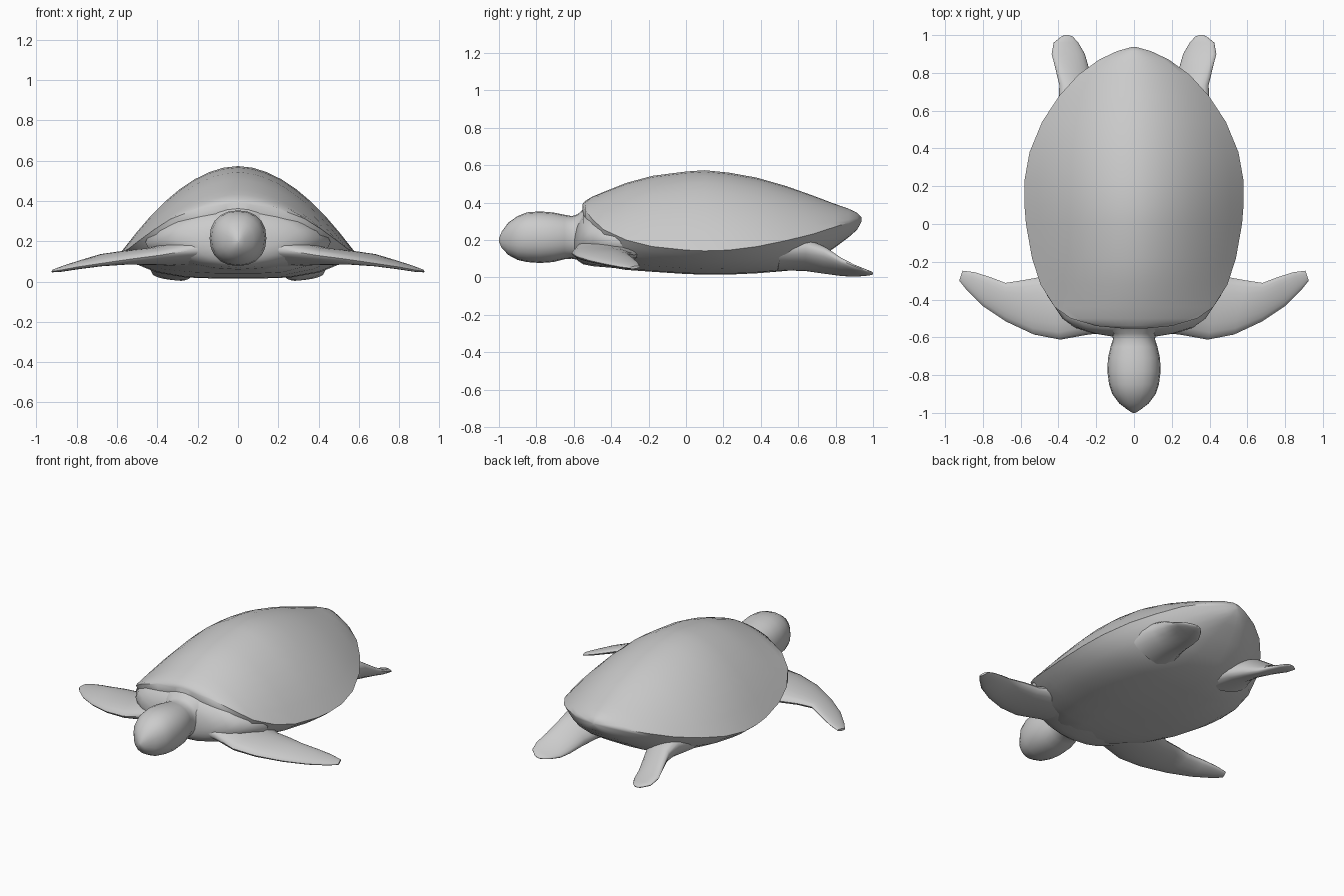
import bpy, bmesh, math
from mathutils import Vector


def loft(name, rings, angle=60, mirror=False):
    """Skin a list of equal-length point rings and close both ends."""
    bm = bmesh.new()
    vs = [[bm.verts.new(p) for p in r] for r in rings]
    n = len(rings[0])
    for a, b in zip(vs, vs[1:]):
        for i in range(n):
            j = (i + 1) % n
            bm.faces.new((a[i], a[j], b[j], b[i]))
    bm.faces.new(vs[0])
    bm.faces.new(vs[-1])
    bmesh.ops.recalc_face_normals(bm, faces=bm.faces)
    me = bpy.data.meshes.new(name)
    bm.to_mesh(me)
    bm.free()
    ob = bpy.data.objects.new(name, me)
    bpy.context.collection.objects.link(ob)
    bpy.ops.object.select_all(action='DESELECT')
    bpy.context.view_layer.objects.active = ob
    ob.select_set(True)
    bpy.ops.object.shade_smooth_by_angle(angle=math.radians(angle))
    if mirror:
        ob.modifiers.new("mirror", 'MIRROR').use_mirror_merge = False
    return ob


def oval(y, w, lo, hi, n=20, e=0.9):
    """Rounded cross-section facing along y."""
    pts = []
    for i in range(n):
        a = 2 * math.pi * i / n
        c, s = math.cos(a), math.sin(a)
        x = math.copysign(abs(c) ** e, c) * w
        z = math.copysign(abs(s) ** e, s) * (hi - lo) / 2 + (lo + hi) / 2
        pts.append((x, y, z))
    return pts


def fin_ring(lead, trail, t, n=18):
    """Lens-shaped section between a leading and a trailing edge point."""
    L, T = Vector(lead), Vector(trail)
    pts = []
    for i in range(n):
        a = 2 * math.pi * i / n
        p = (L + T) / 2 + (L - T) / 2 * math.cos(a)
        pts.append(p + Vector((0, 0, t * math.sin(a))))
    return pts


# Shell and belly: y, half width, belly z, rim z, ridge z
shell = [(-0.553, 0.06, 0.24, 0.382, 0.392), (-0.54, 0.20, 0.12, 0.362, 0.408),
         (-0.50, 0.335, 0.075, 0.31, 0.432), (-0.44, 0.42, 0.06, 0.255, 0.457),
         (-0.32, 0.495, 0.04, 0.20, 0.505), (-0.18, 0.54, 0.03, 0.165, 0.543),
         (0.0, 0.572, 0.018, 0.146, 0.566), (0.1, 0.58, 0.015, 0.142, 0.573),
         (0.23, 0.58, 0.015, 0.146, 0.56), (0.38, 0.553, 0.022, 0.165, 0.533),
         (0.54, 0.487, 0.035, 0.198, 0.487), (0.68, 0.395, 0.085, 0.232, 0.437),
         (0.79, 0.295, 0.155, 0.268, 0.395), (0.87, 0.185, 0.215, 0.293, 0.367),
         (0.915, 0.09, 0.255, 0.308, 0.345), (0.937, 0.012, 0.295, 0.312, 0.322)]
rings = []
for y, w, lo, rim, hi in shell:
    us = [k / 8 for k in range(-8, 9)]
    top = [(u * w, y, rim + (hi - rim) * (1 - abs(u) ** 1.9)) for u in us]
    low = [(u * w, y, lo + (rim - lo) * abs(u) ** 4) for u in
           (0.95, 0.85, 0.7, 0.45, 0.2, 0, -0.2, -0.45, -0.7, -0.85, -0.95)]
    rings.append(top + low)
loft("shell", rings, 50)

# Shoulders under the front of the shell
loft("shoulders", [oval(*s, e=1) for s in [
    (-0.595, 0.12, 0.12, 0.25), (-0.58, 0.21, 0.09, 0.29),
    (-0.55, 0.31, 0.07, 0.345), (-0.50, 0.38, 0.06, 0.36),
    (-0.38, 0.46, 0.05, 0.34), (-0.20, 0.45, 0.05, 0.30)]])

# Head and neck: y, half width, bottom, top
loft("head", [oval(*s) for s in [
    (-1.0, 0.008, 0.19, 0.21), (-0.985, 0.032, 0.157, 0.245),
    (-0.95, 0.078, 0.12, 0.293), (-0.90, 0.115, 0.093, 0.328),
    (-0.85, 0.132, 0.082, 0.348), (-0.78, 0.141, 0.077, 0.353),
    (-0.71, 0.138, 0.082, 0.347), (-0.65, 0.124, 0.097, 0.335),
    (-0.61, 0.111, 0.10, 0.328), (-0.58, 0.118, 0.095, 0.337),
    (-0.55, 0.16, 0.09, 0.365), (-0.50, 0.20, 0.08, 0.40)]])

# Front flippers: leading edge, trailing edge, half thickness
loft("front_flipper", [fin_ring(*s) for s in [
    ((0.08, -0.57, 0.18), (0.15, -0.12, 0.15), 0.10),
    ((0.24, -0.585, 0.155), (0.35, -0.22, 0.13), 0.062),
    ((0.39, -0.612, 0.13), (0.49, -0.28, 0.12), 0.042),
    ((0.53, -0.585, 0.112), (0.59, -0.298, 0.125), 0.034),
    ((0.68, -0.515, 0.09), (0.68, -0.312, 0.122), 0.026),
    ((0.80, -0.435, 0.072), (0.765, -0.28, 0.098), 0.02),
    ((0.885, -0.35, 0.056), (0.845, -0.255, 0.075), 0.014),
    ((0.925, -0.30, 0.05), (0.908, -0.247, 0.057), 0.007)]], mirror=True)

# Hind flippers: inner edge, outer edge, half thickness
loft("hind_flipper", [fin_ring(*s) for s in [
    ((0.10, 0.48, 0.10), (0.44, 0.50, 0.15), 0.085),
    ((0.17, 0.63, 0.085), (0.40, 0.64, 0.155), 0.078),
    ((0.21, 0.735, 0.055), (0.395, 0.735, 0.135), 0.063),
    ((0.24, 0.83, 0.022), (0.418, 0.83, 0.09), 0.035),
    ((0.26, 0.90, 0.012), (0.436, 0.90, 0.06), 0.022),
    ((0.295, 0.96, 0.014), (0.425, 0.96, 0.038), 0.014),
    ((0.325, 0.993, 0.018), (0.385, 0.993, 0.026), 0.008),
    ((0.345, 1.0, 0.02), (0.365, 1.0, 0.022), 0.004)]], mirror=True)
